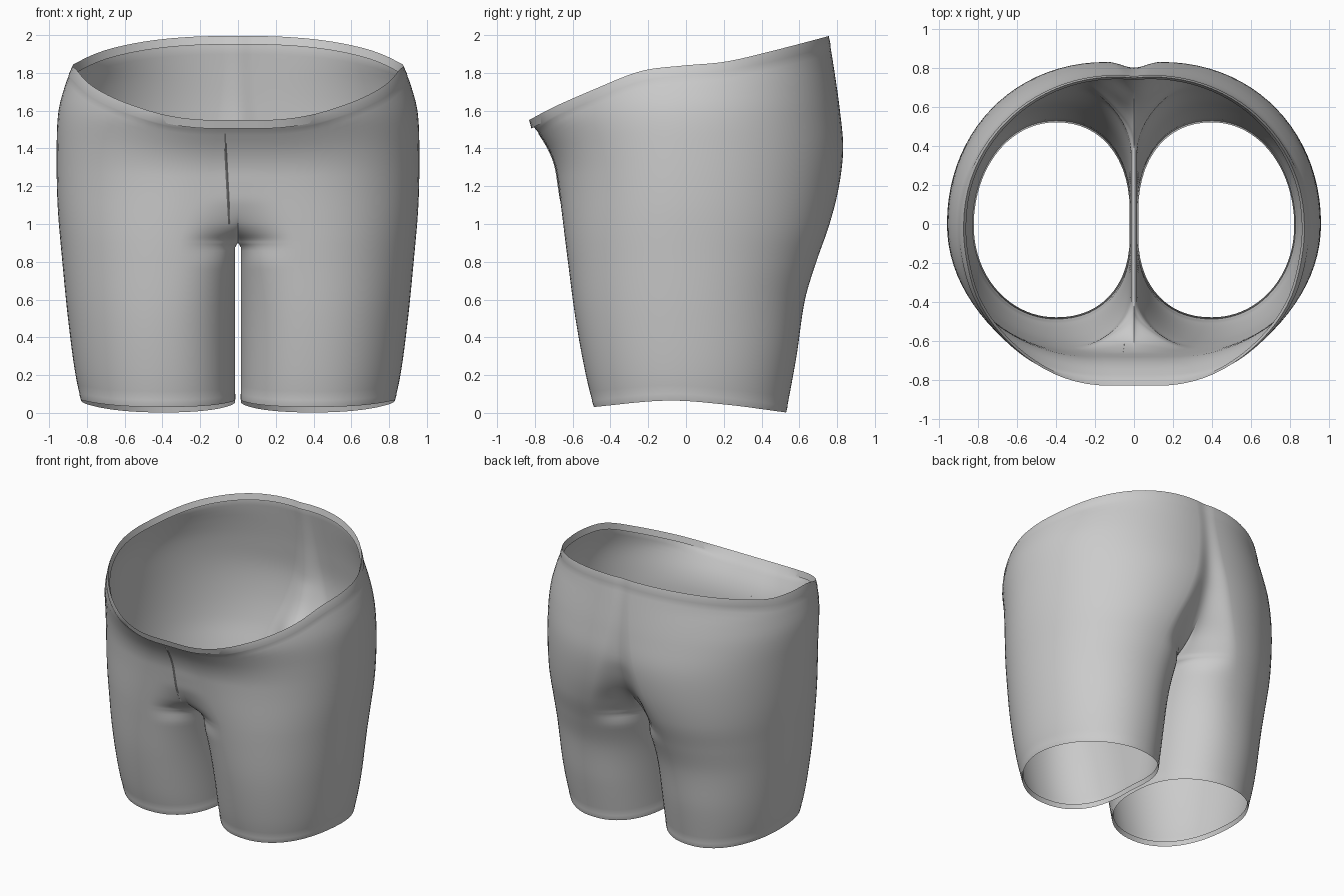
import bpy, bmesh, math

if "Cube" in bpy.data.objects:
    bpy.data.objects.remove(bpy.data.objects["Cube"])


def table(*pts):
    """Smooth curve through (position, value) points."""
    def slope(i):
        a, b = pts[max(i - 1, 0)], pts[min(i + 1, len(pts) - 1)]
        return (b[1] - a[1]) / (b[0] - a[0])

    def f(u):
        u = min(max(u, pts[0][0]), pts[-1][0])
        i = 0
        while i < len(pts) - 2 and u > pts[i + 1][0]:
            i += 1
        (a, p), (b, q) = pts[i], pts[i + 1]
        h = b - a
        t = (u - a) / h
        return (p * (1 + 2 * t) * (1 - t) ** 2 + slope(i) * h * t * (1 - t) ** 2
                + q * t * t * (3 - 2 * t) + slope(i + 1) * h * t * t * (t - 1))
    return f


# Profiles by height: side, front, back, and the centre line front and back
side = table((0, .815), (.2, .86), (.5, .9), (.8, .93), (1.1, .955), (1.4, .96),
             (1.6, .95), (1.75, .91), (1.84, .875), (2, .84))
front = table((0, -.48), (.2, -.53), (.5, -.585), (.8, -.625), (1, -.65), (1.2, -.675),
              (1.3, -.69), (1.4, -.71), (1.6, -.75), (2, -.76))
flare = table((1.28, 0), (1.34, .006), (1.4, .02), (1.5, .06), (1.56, .09), (1.7, .09))
back = table((0, .53), (.3, .585), (.6, .63), (.8, .69), (1, .76), (1.2, .81),
             (1.4, .832), (1.6, .815), (1.8, .787), (2, .755))
mid_front = table((0, -.05), (.5, -.15), (.8, -.3), (.9, -.42), (.95, -.54), (1, -.605),
                  (1.1, -.655), (1.2, -.675), (1.3, -.69), (1.4, -.71), (1.6, -.75),
                  (2, -.76))
mid_back = table((0, .05), (.5, .15), (.8, .28), (.9, .38), (.95, .49), (1, .57), (1.1, .67),
                 (1.2, .735), (1.3, .775), (1.4, .80), (1.6, .80), (1.8, .78), (2, .75))
apex = table((0, .4), (.5, .38), (.9, .31), (1.2, .2), (1.45, .13), (1.8, .08), (2, .08))
# Edges of the cloth by depth
waist_edge = table((-.83, 1.55), (-.7, 1.63), (-.5, 1.72), (-.25, 1.81), (0, 1.84),
                   (.2, 1.86), (.5, 1.93), (.68, 1.975), (.76, 1.995))
hem_edge = table((-.5, .03), (-.1, .065), (.2, .045), (.53, .003))

CROTCH, OUT, INN, BR = .9, 44, 14, 18

# Columns run front centre > front > side > back > back centre > inner thigh
cols = [('f', 1 - i / INN) for i in range(INN)]
cols += [('o', i / OUT) for i in range(OUT + 1)]
cols += [('b', (i + 1) / INN) for i in range(INN)]
BODY = len(cols)
cols += [('i', (i + 1) / BR) for i in range(BR - 1)]


def inner_depth(s, z, edge, mid):
    """Depth between the leg apex (s = 0) and the centre line (s = 1)."""
    round_ = max(1 - s ** 2.2, 0) ** (1 / 2.2)
    soft = .5 + .5 * math.cos(math.pi * s)
    k = min(max((z - .78) / .34, 0), 1)
    k = k * k * (3 - 2 * k)
    return mid + (edge - mid) * (round_ * (1 - k) + soft * k)


def point(col, z):
    """Position on the half garment for a column at a height."""
    kind, q = col
    xc, f, b = apex(z), front(z), back(z)
    xin = 0 if z >= CROTCH - 1e-6 else .015 * min(1, (CROTCH - z) / .02)
    if kind == 'o':
        t = math.pi * (q - .5)
        c, s = max(math.cos(t), 0), math.sin(t)
        r = b if s > 0 else -f + flare(z) * s ** 4
        y = math.copysign(abs(s) ** .97, s) * r
        return xc + (side(z) - xc) * c ** .97, y, z
    if kind == 'i':
        return xin, mid_back(z) + (mid_front(z) - mid_back(z)) * q, z
    s = math.sin(q * math.pi / 2)
    if kind == 'f':
        y = inner_depth(s, z, f, mid_front(z)) - flare(z)
    else:
        y = inner_depth(s, z, b, mid_back(z))
    return xc - (xc - xin) * s, y, z


def top_of(col):
    if col[0] == 'f':
        return waist_edge(-.83)
    if col[0] == 'b':
        return waist_edge(.76)
    s = math.sin(math.pi * (col[1] - .5))
    return waist_edge(s * (.76 if s > 0 else .83))


def shrink(p, cx, cy, k, dz):
    return cx + (p[0] - cx) * k, cy + (p[1] - cy) * k, p[2] + dz


bm = bmesh.new()


def bridge(lower, upper, closed):
    n = len(upper)
    for j in range(n if closed else n - 1):
        k = (j + 1) % n
        bm.faces.new((lower[j], lower[k], upper[k], upper[j]))


def add(points):
    return [bm.verts.new(p) for p in points]


# Leg: turned-in hem, hem band, then up to the crotch
hems = [hem_edge(point(c, .03)[1]) for c in cols]
edge = [point(c, h) for c, h in zip(cols, hems)]
rows = [add(shrink(p, .42, .03, .983, .035) for p in edge), add(edge),
        add(shrink(point(c, h + .03), .42, .03, 1.003, 0) for c, h in zip(cols, hems))]
for i in range(26):
    v = 1 - (1 - i / 25) ** 1.4
    rows.append(add(point(c, h + .036 + (CROTCH - h - .036) * v) for c, h in zip(cols, hems)))
for a, b in zip(rows, rows[1:]):
    bridge(a, b, True)

# Seat: crotch up to the sloping waist, waistband, then turned-in edge
tops = [top_of(c) for c in cols[:BODY]]
last = rows[-1][:BODY]
new = []
for i in range(1, 33):
    v = (i / 32) ** 1.3
    new.append(add(point(c, CROTCH + (t - .055 - CROTCH) * v) for c, t in zip(cols, tops)))
rim = [point(c, t) for c, t in zip(cols, tops)]
new.append(add(shrink(point(c, t - .047), 0, 0, 1.003, 0) for c, t in zip(cols, tops)))
new.append(add(rim))
new.append(add(shrink(p, 0, 0, .985, -.045) for p in rim))
for r in new:
    bridge(last, r, False)
    last = r


cloth = bpy.data.materials.new("grey cloth")
cloth.diffuse_color = (.6, .6, .6, 1)
cloth.use_nodes = True
cloth.node_tree.nodes["Principled BSDF"].inputs["Base Color"].default_value = cloth.diffuse_color


def finish(name, mesh_bm, angle):
    me = bpy.data.meshes.new(name)
    mesh_bm.to_mesh(me)
    mesh_bm.free()
    ob = bpy.data.objects.new(name, me)
    bpy.context.collection.objects.link(ob)
    me.materials.append(cloth)
    bpy.ops.object.select_all(action='DESELECT')
    ob.select_set(True)
    bpy.context.view_layer.objects.active = ob
    bpy.ops.object.shade_smooth_by_angle(angle=math.radians(angle))
    return ob


shorts = finish("shorts", bm, 60)
mirror = shorts.modifiers.new("mirror", 'MIRROR')
mirror.use_axis[0] = True
mirror.merge_threshold = .0005

# Fly seam: narrow raised strip left of the front centre
bm = bmesh.new()
strip = []
for i in range(19):
    z = 1.0 + .48 * i / 18
    x = -.045 - .025 * i / 18
    s = max(0, 1 + x / apex(z))
    y = inner_depth(s, z, front(z), mid_front(z)) - flare(z)
    strip.append(add([(x - .005, y, z), (x, y - .004, z), (x + .005, y, z)]))
for a, b in zip(strip, strip[1:]):
    bridge(a, b, False)
finish("fly_seam", bm, 60)
